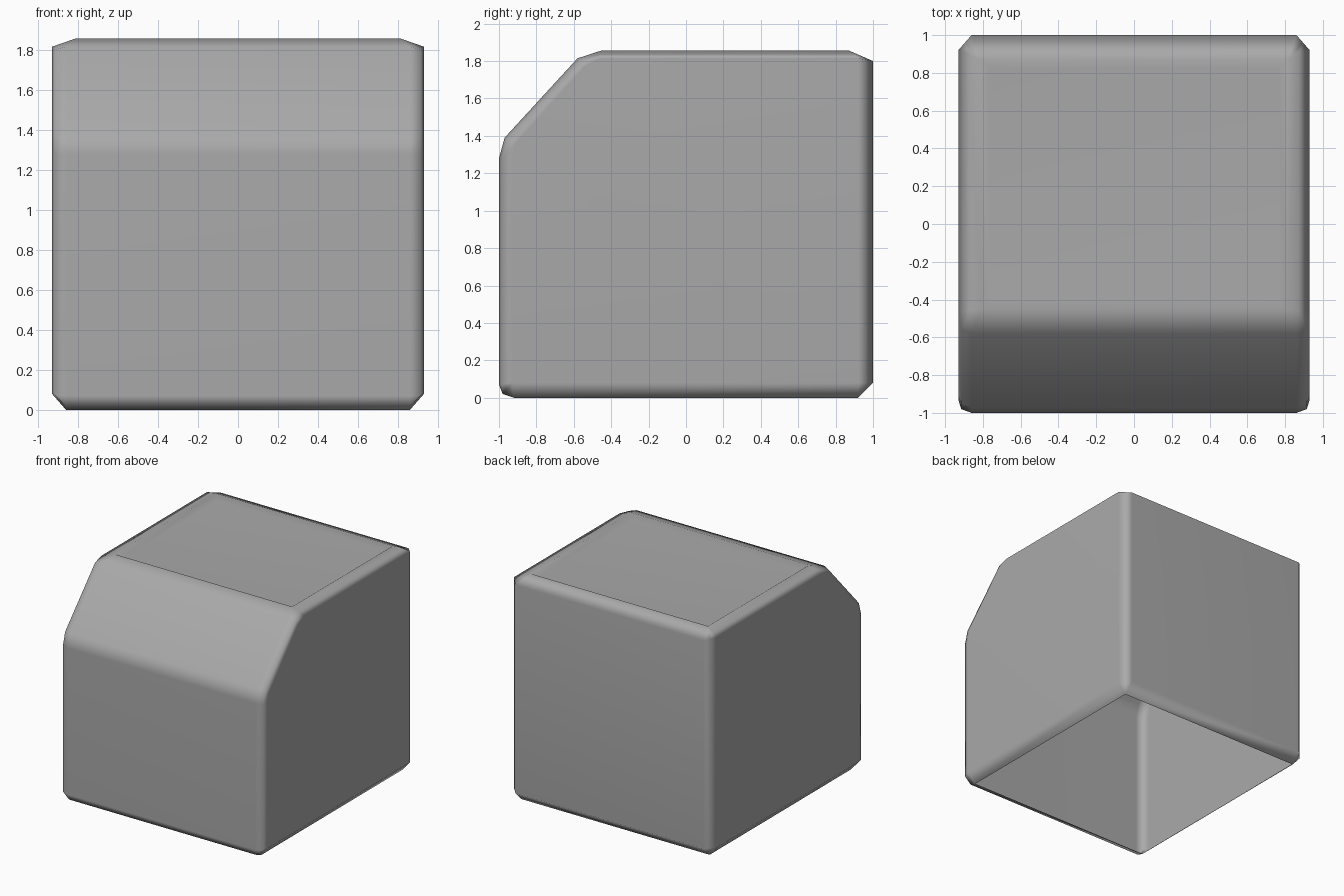
import bpy
import bmesh

cube = bpy.data.objects.get("Cube")
if cube:
    bpy.data.objects.remove(cube, do_unlink=True)

# Material
grey = bpy.data.materials.new("plain grey")
grey.use_nodes = True
colour = (0.4, 0.4, 0.4, 1)
grey.diffuse_color = colour
grey.node_tree.nodes["Principled BSDF"].inputs["Base Color"].default_value = colour

# Profile from the front rim, over the top, to the back rim:
# half width, y, z of the main strip, then y, z of the side wall's edge
SIDE = 0.93
PROFILE = [
    (.86, -.92, 0, None, None),
    (.86, -.98, .02, -.93, .08),
    (.86, -1, .07, -.93, .08),
    (.86, -1, 1.28, -.93, 1.27),
    (.86, -.97, 1.39, -.91, 1.36),
    (.86, -.58, 1.815, -.54, 1.77),
    (.81, -.45, 1.857, -.46, 1.815),
    (.81, .87, 1.857, .92, 1.815),
    (.86, 1, 1.8, .92, 1.815),
    (.86, 1, .08, .92, .08),
    (.86, .92, 0, None, None),
]
FRONT_ROWS = range(2, 6)      # rows whose side corner is rounded in two steps

bm = bmesh.new()


def half_row(i, sign):
    """Vertices from the main strip out to the side wall."""
    x, y, z, sy, sz = PROFILE[i]
    inner = bm.verts.new((sign * x, y, z))
    if sy is None:
        return [inner] * 3
    outer = bm.verts.new((sign * SIDE, sy, sz))
    mid = (inner.co + outer.co) / 2
    if i in FRONT_ROWS:
        mid.x = sign * .915
        mid.y = y + .02
        mid.z = z + (sz - z) * .3
    return [inner, bm.verts.new(mid), outer]


def face(verts):
    verts = list(dict.fromkeys(verts))
    if len(verts) > 2:
        return bm.faces.new(verts)


halves = {s: [half_row(i, s) for i in range(len(PROFILE))] for s in (-1, 1)}

# Front, top and back strip
strip = []
for i in range(len(PROFILE) - 1):
    left, right = halves[1], halves[-1]
    strip.append(face([right[i][0], left[i][0], left[i + 1][0], right[i + 1][0]]))
top = strip[6]

# Bevelled corners, side walls and lower side edges; the bottom stays open
for rows in halves.values():
    for a, b in zip(rows, rows[1:]):
        for k in range(2):
            face([a[k], a[k + 1], b[k + 1], b[k]])
    face([r[2] for r in rows[1:-1]])
    face([rows[0][0], rows[1][2], rows[-2][2], rows[-1][0]])

bmesh.ops.remove_doubles(bm, verts=bm.verts[:], dist=.0005)
bmesh.ops.recalc_face_normals(bm, faces=bm.faces[:])
top.normal_update()
if top.normal.z < 0:
    bmesh.ops.reverse_faces(bm, faces=bm.faces[:])

# Shallow recess in the top
bmesh.ops.inset_region(bm, faces=[top], thickness=.045, depth=-.03,
                       use_even_offset=True)

mesh = bpy.data.meshes.new("box_shell")
bm.to_mesh(mesh)
bm.free()
mesh.materials.append(grey)
for p in mesh.polygons:
    p.use_smooth = True

shell = bpy.data.objects.new("box_shell", mesh)
bpy.context.collection.objects.link(shell)
weighted = shell.modifiers.new("even_shading", "WEIGHTED_NORMAL")
weighted.weight = 50
